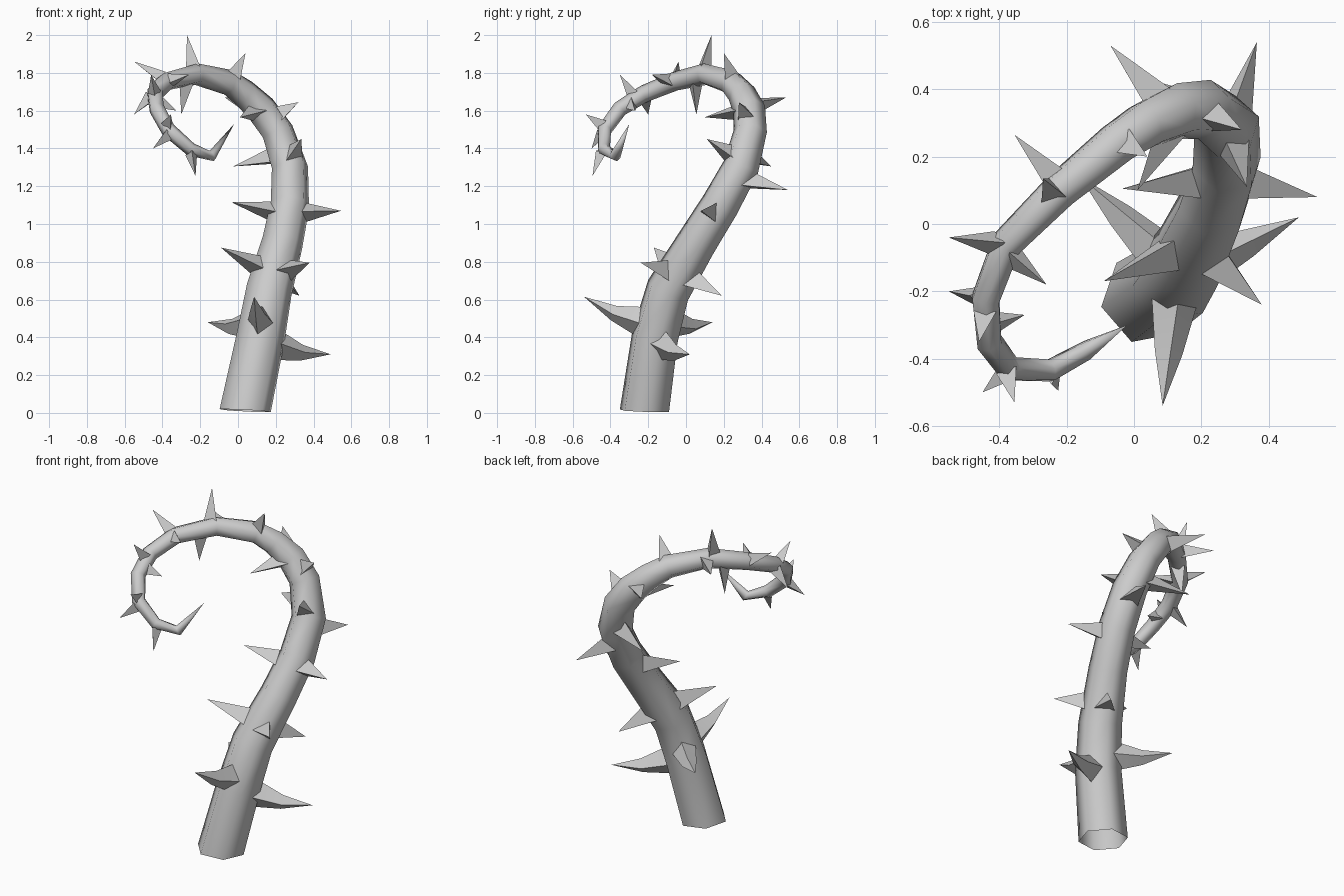
import bpy
import bmesh
import math
from mathutils import Vector

# Remove the default cube only
default = bpy.data.objects.get("Cube")
if default:
    bpy.data.objects.remove(default, do_unlink=True)

# One plain grey for the whole plant
grey = bpy.data.materials.new("plain grey")
grey.use_nodes = True
colour = (0.6, 0.6, 0.6, 1)
grey.diffuse_color = colour
grey.node_tree.nodes["Principled BSDF"].inputs["Base Color"].default_value = colour

# Stem centre line: x, y, z, radius
STEM = [
    (.038, -.22, .012, .138), (.12, -.165, .4, .13), (.165, -.095, .65, .123),
    (.235, .055, .9, .11), (.275, .18, 1.1, .105), (.275, .29, 1.3, .1),
    (.21, .34, 1.49, .09), (.125, .335, 1.605, .086), (.035, .295, 1.69, .076),
    (-.05, .24, 1.75, .068), (-.22, .1, 1.793, .058), (-.38, -.06, 1.755, .05),
    (-.44, -.22, 1.69, .046), (-.43, -.35, 1.61, .042), (-.37, -.43, 1.5, .04),
    (-.25, -.435, 1.395, .036), (-.14, -.375, 1.36, .031), (-.02, -.3, 1.53, .001),
]

# Thorns: position along the stem, then tip x, y, z
BENT_THORNS = [
    (1.2, .085, -.54, .615), (.95, .49, .02, .31), (1.3, -.16, .14, .48),
]
STRAIGHT_THORNS = [
    (2.35, -.09, -.17, .875), (2.35, .38, -.24, .795), (2.35, .325, .19, .62),
    (3.75, -.035, .105, 1.115), (3.8, .545, .08, 1.07), (4.7, .365, .54, 1.18),
    (5.15, .335, .11, 1.45), (5.35, -.025, .45, 1.305), (6.45, .32, .28, 1.645),
    (7.2, -.07, .53, 1.67), (7, .01, .1, 1.565), (8.9, .04, .2, 1.905),
    (10.1, -.27, .135, 2), (10.35, -.3, .055, 1.58), (11, -.55, -.04, 1.86),
    (9.9, -.355, .265, 1.79), (11.1, -.26, -.18, 1.79), (12.3, -.46, -.35, 1.79),
    (12, -.55, -.2, 1.58), (12.6, -.325, -.27, 1.6), (13.9, -.355, -.53, 1.58),
    (14.1, -.45, -.5, 1.4), (15, -.225, -.495, 1.255),
]

centres = [Vector(row[:3]) for row in STEM]
radii = [row[3] for row in STEM]


def add_ring(bm, centre, side, other, sides, wide, deep):
    """Add a polygon of vertices in the plane of two axes."""
    ring = []
    for i in range(sides):
        a = math.tau * i / sides
        ring.append(bm.verts.new(centre + side * wide * math.cos(a) + other * deep * math.sin(a)))
    return ring


def bridge(bm, low, high):
    """Join two rings with quads."""
    n = len(low)
    for i in range(n):
        j = (i + 1) % n
        bm.faces.new((low[i], low[j], high[j], high[i]))


def close_to_point(bm, ring, point):
    """Bring a ring together in a sharp tip."""
    tip = bm.verts.new(point)
    for i in range(len(ring)):
        bm.faces.new((ring[i], ring[(i + 1) % len(ring)], tip))


def finish(bm, name):
    """Turn a bmesh into a shaded object."""
    bmesh.ops.recalc_face_normals(bm, faces=bm.faces)
    mesh = bpy.data.meshes.new(name)
    bm.to_mesh(mesh)
    bm.free()
    mesh.materials.append(grey)
    obj = bpy.data.objects.new(name, mesh)
    bpy.context.collection.objects.link(obj)
    bpy.ops.object.select_all(action="DESELECT")
    obj.select_set(True)
    bpy.context.view_layer.objects.active = obj
    bpy.ops.object.shade_smooth_by_angle(angle=math.radians(70))


def build_stem():
    """Six-sided tapering tube, open at the foot, swept along the centre line."""
    bm = bmesh.new()
    side = Vector((math.cos(.19), math.sin(.19), 0))
    previous = None
    last = len(centres) - 1
    for i in range(last):
        tangent = (centres[i + 1] - centres[max(i - 1, 0)]).normalized()
        if i == 0:
            # The foot is cut almost level
            tangent = tangent.lerp(Vector((0, 0, 1)), .75).normalized()
        # Carry the side axis along so the tube does not twist
        side = (side - tangent * side.dot(tangent)).normalized()
        ring = add_ring(bm, centres[i], side, tangent.cross(side), 6, radii[i], radii[i])
        if previous:
            bridge(bm, previous, ring)
        previous = ring
    close_to_point(bm, previous, centres[last])
    finish(bm, "stem")


def build_thorn(name, place, tip, bent):
    """Spike rooted inside the stem, with its long axis along the stem."""
    bm = bmesh.new()
    i = int(place)
    f = place - i
    centre = centres[i].lerp(centres[i + 1], f)
    tube = radii[i] * (1 - f) + radii[i + 1] * f
    along = (centres[i + 1] - centres[i]).normalized()
    aim = (tip - centre).normalized()
    up = (along - aim * along.dot(aim)).normalized()
    side = aim.cross(up)
    root = centre + aim * tube * .6
    if bent:
        # Four-sided, with a swollen, sagging middle
        size = .016 + tube * .42
        foot = add_ring(bm, root, up, side, 4, size * 1.25, size)
        middle = root.lerp(tip, .5) - Vector((0, 0, .02))
        ring = add_ring(bm, middle, up, side, 4, size * .6, size * .6)
        bridge(bm, foot, ring)
    else:
        # Plain three-sided spike
        size = .021 + tube * .42
        ring = foot = add_ring(bm, root, up, side, 3, size, size)
    bm.faces.new(foot)
    close_to_point(bm, ring, tip)
    finish(bm, name)


build_stem()
for group, label in ((BENT_THORNS, "bent_thorn"), (STRAIGHT_THORNS, "thorn")):
    for n, (place, *tip) in enumerate(group, 1):
        build_thorn(f"{label}_{n}", place, Vector(tip), group is BENT_THORNS)
